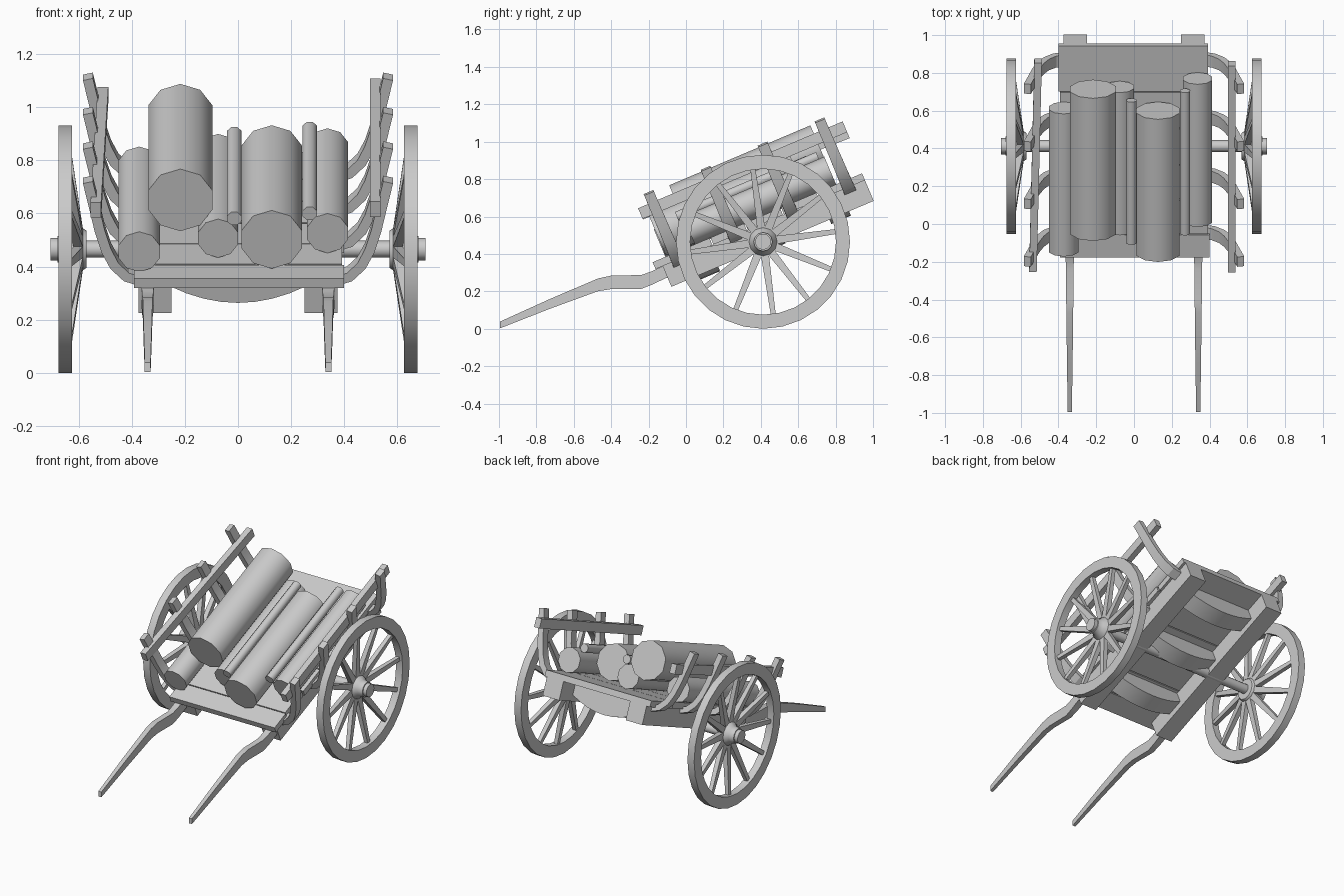
import bpy, bmesh
from math import sin, cos, pi, radians
from mathutils import Vector, Matrix

old = bpy.data.objects.get("Cube")
if old:
    bpy.data.objects.remove(old)

wood = bpy.data.materials.new("grey_wood")
wood.use_nodes = True
grey = (0.6, 0.6, 0.6, 1)
wood.diffuse_color = grey
wood.node_tree.nodes["Principled BSDF"].inputs["Base Color"].default_value = grey

# The bed is pitched back about the axle
HUB = Vector((0, 0.412, 0.465))
PITCH = Matrix.Translation(HUB) @ Matrix.Rotation(radians(23), 4, 'X')
LEVEL = Matrix.Identity(4)


def loft(name, rings, matrix=PITCH, closed=False, smooth=None):
    """Bridge a list of point rings into a solid; closed joins last to first."""
    bm = bmesh.new()
    rows = [[bm.verts.new(p) for p in ring] for ring in rings]
    pairs = list(zip(rows, rows[1:]))
    if closed:
        pairs.append((rows[-1], rows[0]))
    else:
        bm.faces.new(rows[0])
        bm.faces.new(rows[-1])
    for a, b in pairs:
        for i in range(len(a)):
            j = (i + 1) % len(a)
            bm.faces.new((a[i], a[j], b[j], b[i]))
    bmesh.ops.recalc_face_normals(bm, faces=bm.faces)
    mesh = bpy.data.meshes.new(name)
    bm.to_mesh(mesh)
    bm.free()
    mesh.materials.append(wood)
    obj = bpy.data.objects.new(name, mesh)
    bpy.context.collection.objects.link(obj)
    obj.matrix_world = matrix
    if smooth:
        bpy.ops.object.select_all(action='DESELECT')
        obj.select_set(True)
        bpy.context.view_layer.objects.active = obj
        bpy.ops.object.shade_smooth_by_angle(angle=radians(smooth))
    return obj


def rect_y(x, y, z, hx, hz):
    """Rectangle facing along y."""
    return [(x - hx, y, z - hz), (x + hx, y, z - hz), (x + hx, y, z + hz), (x - hx, y, z + hz)]


def bar(name, start, end, hx, hz):
    return loft(name, [rect_y(*start, hx, hz), rect_y(*end, hx, hz)])


def circle_x(x, r, n):
    """Circle around the axle line."""
    return [(x, r * cos(2 * pi * i / n), r * sin(2 * pi * i / n)) for i in range(n)]


# Floor planks laid across the bed
edges = [-0.586, -0.45, -0.25, -0.05, 0.16, 0.37, 0.636]
for i, (a, b) in enumerate(zip(edges, edges[1:])):
    shift = 0.004 * (-1) ** i
    bar(f"floor_plank_{i + 1}", (shift, a, 0.11), (shift, b - 0.006, 0.11), 0.395, 0.02)

# Arched cross members below the floor
for i, u in enumerate((-0.33, 0.05, 0.43)):
    rings = []
    for k in range(9):
        t = k / 4 - 1
        low = -0.055 + 0.07 * t * t
        x = 0.26 * t
        rings.append([(x, u - 0.057, low), (x, u + 0.057, low), (x, u + 0.057, 0.092), (x, u - 0.057, 0.092)])
    loft(f"cross_member_{i + 1}", rings, smooth=30)

# Axle
at_hub = Matrix.Translation(HUB)
loft("axle", [circle_x(-0.6, 0.032, 12), circle_x(0.6, 0.032, 12)], at_hub, smooth=40)

# Side frames and wheels
STAKE = [(0.36, 0.075), (0.42, 0.095), (0.465, 0.14), (0.495, 0.2),
         (0.52, 0.28), (0.54, 0.37), (0.565, 0.48)]
SHAFT = [(-0.995, 0.02, 0.011, 0.018), (-0.73, 0.132, 0.015, 0.026), (-0.47, 0.235, 0.018, 0.034),
         (-0.4, 0.248, 0.019, 0.036), (-0.24, 0.25, 0.02, 0.037), (-0.18, 0.272, 0.022, 0.036),
         (-0.11, 0.306, 0.024, 0.036), (-0.02, 0.33, 0.024, 0.036)]

for side, label in ((1, "left"), (-1, "right")):
    bar(f"{label}_chassis_beam", (side * 0.312, -0.545, 0.03), (side * 0.312, 0.63, 0.03), 0.062, 0.06)
    loft(f"{label}_shaft", [rect_y(side * 0.34, y, z, hx, hz) for y, z, hx, hz in SHAFT], LEVEL, smooth=25)

    # Bent stakes
    for i in range(4):
        u = -0.46 + i * 0.331
        rings = []
        for k, (x, w) in enumerate(STAKE):
            px, pw = STAKE[max(k - 1, 0)]
            qx, qw = STAKE[min(k + 1, len(STAKE) - 1)]
            d = Vector((qx - px, qw - pw)).normalized() * 0.019
            h = 0.034 - 0.001 * k
            rings.append([(side * (x + s * d.y), u + v * h, w - s * d.x)
                          for s, v in ((-1, -1), (1, -1), (1, 1), (-1, 1))])
        loft(f"{label}_stake_{i + 1}", rings, smooth=25)

    # Rail inside the stakes, one of them a little askew
    if side > 0:
        bar("left_rail", (0.517, -0.545, 0.395), (0.517, 0.643, 0.395), 0.02, 0.031)
    else:
        bar("right_rail", (-0.535, -0.545, 0.392), (-0.508, 0.643, 0.36), 0.02, 0.031)

    # Wheel rim, revolved around the axle
    section = [(0.625, 0.39), (0.675, 0.39), (0.675, 0.465), (0.625, 0.465)]
    rim = []
    for k in range(28):
        a = 2 * pi * k / 28 - pi / 2
        rim.append([(side * x, r * cos(a), r * sin(a)) for x, r in section])
    loft(f"{label}_wheel_rim", rim, at_hub, closed=True, smooth=30)

    # Hub
    hub = [(0.57, 0.07), (0.585, 0.08), (0.625, 0.075), (0.645, 0.055), (0.68, 0.05),
           (0.68, 0.043), (0.705, 0.043)]
    loft(f"{label}_hub", [circle_x(side * x, r, 12) for x, r in hub], at_hub, smooth=40)

    # Dished spokes
    for k in range(12):
        a = radians(8 + 30 * k)
        out = Vector((0, cos(a), sin(a)))
        tan = Vector((0, -sin(a), cos(a)))
        rings = []
        for r, x, h, t in ((0.05, 0.598, 0.022, 0.018), (0.4, 0.645, 0.013, 0.013)):
            c = out * r + Vector((side * x, 0, 0))
            rings.append([c + tan * h * p + Vector((t * q, 0, 0))
                          for p, q in ((-1, -1), (1, -1), (1, 1), (-1, 1))])
        loft(f"{label}_spoke_{k + 1}", rings, at_hub)

# Load of logs: x, front end, height, radius, sides
LOGS = [(-0.372, -0.512, 0.207, 0.082, 10), (-0.217, -0.344, 0.347, 0.127, 10),
        (-0.075, -0.39, 0.21, 0.079, 10), (-0.014, -0.426, 0.306, 0.029, 8),
        (0.127, -0.507, 0.255, 0.119, 10), (0.27, -0.372, 0.304, 0.029, 8),
        (0.337, -0.341, 0.21, 0.081, 10)]
for i, (x, u, w, r, n) in enumerate(LOGS):
    ends = [[(x + r * cos(2 * pi * (k + 0.5) / n), v, w + r * sin(2 * pi * (k + 0.5) / n))
             for k in range(n)] for v in (u, u + 0.82)]
    loft(f"log_{i + 1}", ends, smooth=50)
